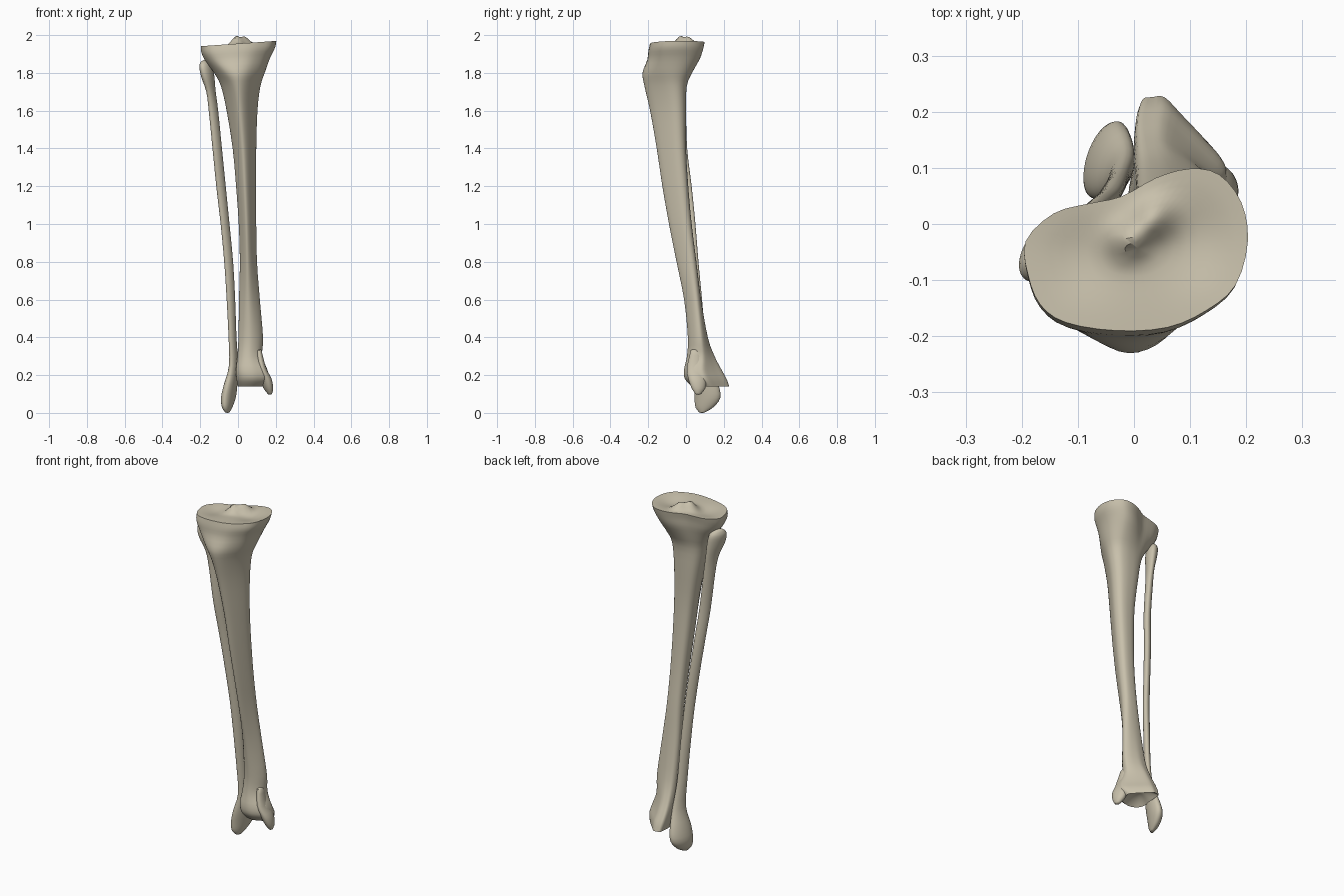
import bpy
import bmesh
import math
from mathutils import Vector

if "Cube" in bpy.data.objects:
    bpy.data.objects.remove(bpy.data.objects["Cube"], do_unlink=True)

bone = bpy.data.materials.new("pale bone")
bone.use_nodes = True
colour = (0.58, 0.53, 0.41, 1)
bone.diffuse_color = colour
bone.node_tree.nodes["Principled BSDF"].inputs["Base Color"].default_value = colour

# Cross-sections, normalised to a unit box, counter-clockwise from +x
ANKLE = [(1, -.2), (.95, .05), (.6, .35), (.15, .7), (-.25, 1), (-.55, 1), (-.8, .95), (-.88, .6),
         (-.9, .1), (-1, -.4), (-.85, -.75), (-.5, -.95), (0, -1), (.45, -.9), (.8, -.75), (.97, -.5)]
SHAFT = [(1, .35), (.97, .65), (.75, .88), (.4, .98), (0, 1), (-.4, .97), (-.75, .85), (-.96, .6),
         (-1, .3), (-.9, -.05), (-.7, -.42), (-.42, -.82), (-.12, -1), (.2, -.85), (.55, -.45), (.85, 0)]
KNEE = [(1, .1), (.94, .58), (.74, .92), (.48, .99), (.18, .88), (-.13, .65), (-.43, .56), (-.74, .44),
        (-.99, .1), (-.97, -.31), (-.86, -.68), (-.63, -.9), (-.18, -1), (.28, -.96), (.63, -.75), (.89, -.44)]


def leaf(skew):
    """Slanted oval section."""
    angles = [math.tau * i / 16 for i in range(16)]
    return [(math.cos(a), math.sin(a + skew)) for a in angles]


def blend(shapes, s):
    """Mix neighbouring cross-sections."""
    i = min(int(s), len(shapes) - 2) if len(shapes) > 1 else 0
    a, b = shapes[i], shapes[min(i + 1, len(shapes) - 1)]
    return [Vector(p).lerp(Vector(q), s - i) for p, q in zip(a, b)]


def smooth_path(points, closed, steps=3):
    """Catmull-Rom curve through the points."""
    n = len(points)
    pick = (lambda i: points[i % n]) if closed else (lambda i: points[max(0, min(n - 1, i))])
    result = []
    for i in range(n if closed else n - 1):
        a, b, c, d = (pick(i + k) for k in (-1, 0, 1, 2))
        for k in range(steps):
            t = k / steps
            result.append(b + (c - a) * (t / 2) + (a * 2 - b * 5 + c * 4 - d) * (t * t / 2)
                          + (b * 3 - a - c * 3 + d) * (t ** 3 / 2))
    if not closed:
        result.append(points[-1])
    return result


def bridge(bm, upper, lower):
    n = len(upper)
    for i in range(n):
        j = (i + 1) % n
        bm.faces.new((upper[i], upper[j], lower[j], lower[i]))


def cap(bm, ring, relief, steps=9):
    """Close a ring with shrinking loops raised by a relief function."""
    centre = sum((v.co for v in ring), Vector()) / len(ring)
    rim = [v.co.copy() for v in ring]
    last = ring
    for k in range(steps - 1, 0, -1):
        t = k / steps
        loop = []
        for p in rim:
            q = centre.lerp(p, t)
            q.z += relief(q.x, q.y, t)
            loop.append(bm.verts.new(q))
        bridge(bm, last, loop)
        last = loop
    centre.z += relief(centre.x, centre.y, 0)
    tip = bm.verts.new(centre)
    for i, v in enumerate(last):
        bm.faces.new((v, last[(i + 1) % len(last)], tip))


def loft(name, rows, shapes, top, bottom, tilt=0):
    """Rows hold height, left, right, front, back and section number."""
    rings = []
    for z, x0, x1, y0, y1, s in rows:
        ring = []
        for p in blend(shapes, s):
            x = (x0 + x1) / 2 + p.x * (x1 - x0) / 2
            y = (y0 + y1) / 2 + p.y * (y1 - y0) / 2
            ring.append(Vector((x, y, z + tilt * x * max(0, s - 1))))
        rings.append(smooth_path(ring, True))
    columns = [smooth_path(list(c), False) for c in zip(*rings)]
    bm = bmesh.new()
    loops = [[bm.verts.new(p) for p in ring] for ring in zip(*columns)]
    for a, b in zip(loops, loops[1:]):
        bridge(bm, a, b)
    cap(bm, loops[0], top)
    cap(bm, loops[-1], bottom)
    bmesh.ops.recalc_face_normals(bm, faces=bm.faces)
    mesh = bpy.data.meshes.new(name)
    bm.to_mesh(mesh)
    bm.free()
    mesh.materials.append(bone)
    obj = bpy.data.objects.new(name, mesh)
    bpy.context.collection.objects.link(obj)
    bpy.ops.object.select_all(action='DESELECT')
    obj.select_set(True)
    bpy.context.view_layer.objects.active = obj
    bpy.ops.object.shade_smooth_by_angle(angle=math.radians(38))
    return obj


def bump(x, y, cx, cy, radius):
    return math.exp(-((x - cx) ** 2 + (y - cy) ** 2) / radius ** 2)


def plateau(x, y, t):
    """Two shallow joint dishes with a pair of ridged peaks between."""
    peaks = .042 * bump(x, y, -.01, -.03, .032) + .04 * bump(x, y, .035, .01, .035)
    dishes = .014 * bump(x, y, -.1, -.06, .07) + .02 * bump(x, y, .12, -.03, .08)
    return (peaks - dishes) * (1 - t ** 4)


def dome(height):
    return lambda x, y, t: height * (1 - t * t)


# Shin bone with the knee plateau and ankle end
loft("shin_bone", [
    (1.955, -.195, .203, -.19, .1, 2),
    (1.92, -.192, .196, -.198, .092, 2),
    (1.87, -.17, .17, -.205, .075, 1.85),
    (1.8, -.125, .142, -.23, .035, 1.4),
    (1.73, -.09, .118, -.22, .005, 1.1),
    (1.6, -.06, .102, -.19, 0, 1),
    (1.4, -.028, .096, -.155, 0, 1),
    (1.2, -.01, .095, -.125, .012, 1),
    (1, .004, .096, -.09, .03, 1),
    (.8, .01, .1, -.05, .055, 1),
    (.6, .005, .115, -.01, .08, .9),
    (.4, 0, .132, .01, .115, .6),
    (.3, -.005, .128, .005, .15, .3),
    (.23, -.01, .155, -.01, .185, 0),
    (.18, -.008, .165, -.006, .212, 0),
    (.14, 0, .145, .03, .226, 0),
], [ANKLE, SHAFT, KNEE], plateau, dome(.04), tilt=.07)

# Pointed inner ankle knob
loft("inner_ankle", [
    (.33, .09, .125, .025, .085, 0),
    (.24, .098, .148, .005, .1, 0),
    (.18, .115, .178, .012, .108, 0),
    (.13, .135, .186, .03, .102, 0),
    (.1, .158, .18, .05, .08, 0),
], [leaf(-.2)], dome(.01), dome(-.004))

# Slender outer bone running down to the outer ankle
loft("outer_bone", [
    (1.86, -.195, -.152, -.08, -.025, 0),
    (1.835, -.205, -.135, -.1, -.005, 0),
    (1.78, -.195, -.125, -.1, 0, 0),
    (1.7, -.168, -.118, -.075, 0, 0),
    (1.6, -.155, -.105, -.06, 0, 0),
    (1.4, -.135, -.085, -.048, .006, 0),
    (1.2, -.115, -.065, -.02, .03, 0),
    (1, -.092, -.045, 0, .05, 0),
    (.8, -.073, -.026, .02, .066, 0),
    (.6, -.06, -.015, .035, .085, 0),
    (.4, -.05, -.008, .05, .103, 0),
    (.25, -.048, .002, .058, .135, 0),
    (.15, -.075, -.003, .045, .172, 0),
    (.08, -.09, -.012, .045, .182, 0),
    (.03, -.085, -.03, .05, .145, 0),
    (.003, -.068, -.045, .07, .1, 0),
], [leaf(.45)], dome(.008), dome(-.003))
